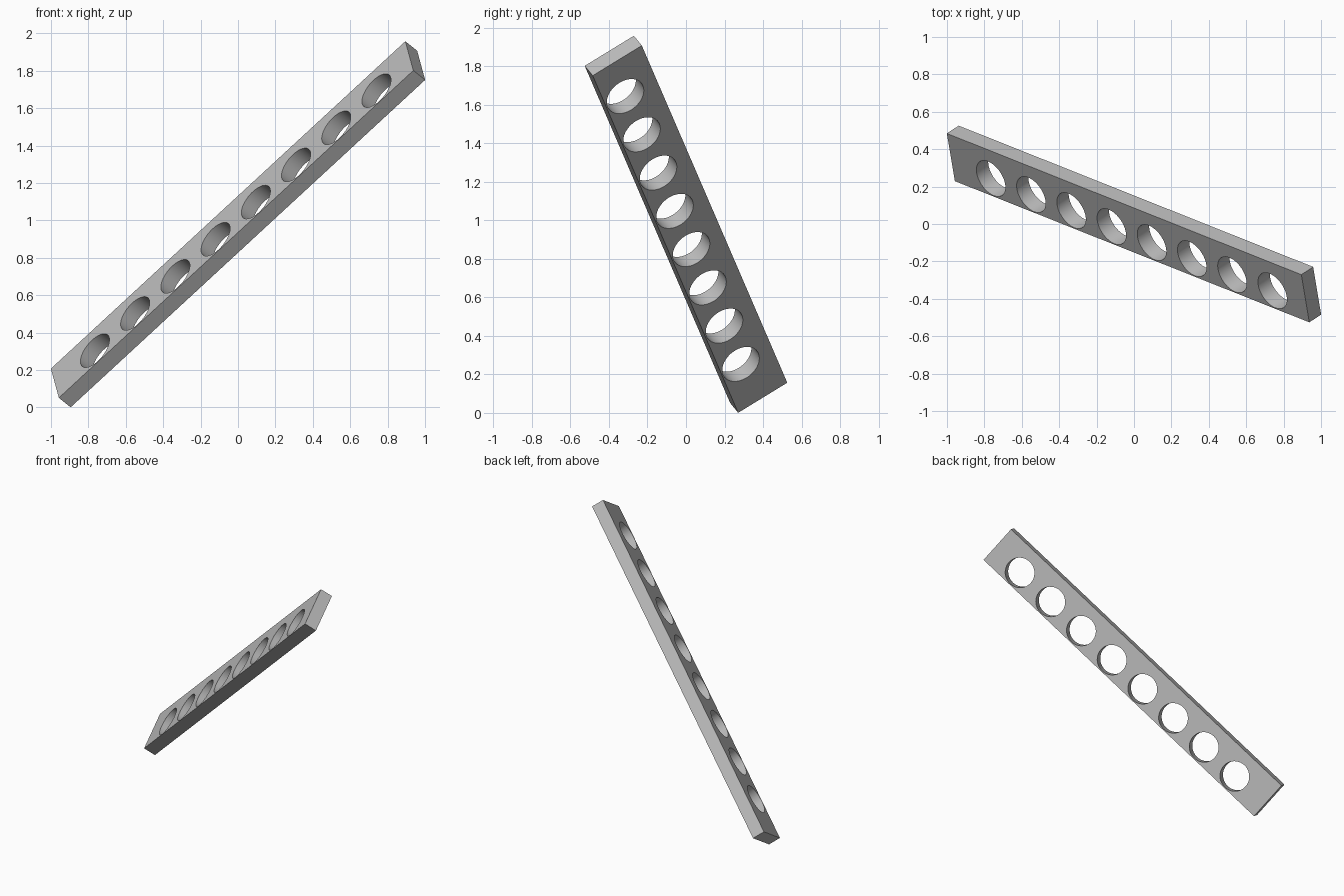
import bpy
import bmesh
from mathutils import Matrix, Vector

cube = bpy.data.objects.get("Cube")
if cube:
    bpy.data.objects.remove(cube, do_unlink=True)

LENGTH, WIDTH, THICK = 2.688, 0.302, 0.091
HOLES, PITCH, RADIUS = 8, 0.305, 0.108
ROW_CENTRE = (0.02, 0.036)  # the hole row sits toward one long edge

grey = bpy.data.materials.new("plain_grey")
grey.use_nodes = True
colour = (0.5, 0.5, 0.5, 1)
grey.diffuse_color = colour
grey.node_tree.nodes["Principled BSDF"].inputs["Base Color"].default_value = colour

# Tilted frame of the bar: along its length, across its width, through it
along = Vector((1.895, -0.755, 1.75)).normalized()
across = Vector((0.042, -0.255, -0.157))
across = (across - along * across.dot(along)).normalized()
through = along.cross(across)
frame = Matrix((along, across, through)).transposed().to_4x4()
frame.translation = (0, 0, 0.979)


def add_object(name, bm):
    mesh = bpy.data.meshes.new(name)
    bm.to_mesh(mesh)
    bm.free()
    mesh.materials.append(grey)
    obj = bpy.data.objects.new(name, mesh)
    bpy.context.collection.objects.link(obj)
    obj.matrix_world = frame
    return obj


# Flat bar
bm = bmesh.new()
bmesh.ops.create_cube(bm, size=1, matrix=Matrix.Diagonal((LENGTH, WIDTH, THICK, 1)))
bar = add_object("perforated_bar", bm)

# Row of round hole cutters
bm = bmesh.new()
for i in range(HOLES):
    x = ROW_CENTRE[0] + (i - (HOLES - 1) / 2) * PITCH
    bmesh.ops.create_cone(bm, cap_ends=True, segments=48, radius1=RADIUS,
                          radius2=RADIUS, depth=THICK * 3,
                          matrix=Matrix.Translation((x, ROW_CENTRE[1], 0)))
cutter = add_object("hole_cutters", bm)
cutter.hide_render = True

# Cut the holes through the bar
bpy.context.view_layer.objects.active = bar
bar.select_set(True)
cut = bar.modifiers.new("holes", "BOOLEAN")
cut.operation = "DIFFERENCE"
cut.solver = "EXACT"
cut.object = cutter
bpy.ops.object.modifier_apply(modifier=cut.name)
bpy.data.objects.remove(cutter, do_unlink=True)

# Smooth hole walls, crisp edges
bpy.ops.object.select_all(action="DESELECT")
bar.select_set(True)
bpy.ops.object.shade_smooth_by_angle(angle=0.5)
